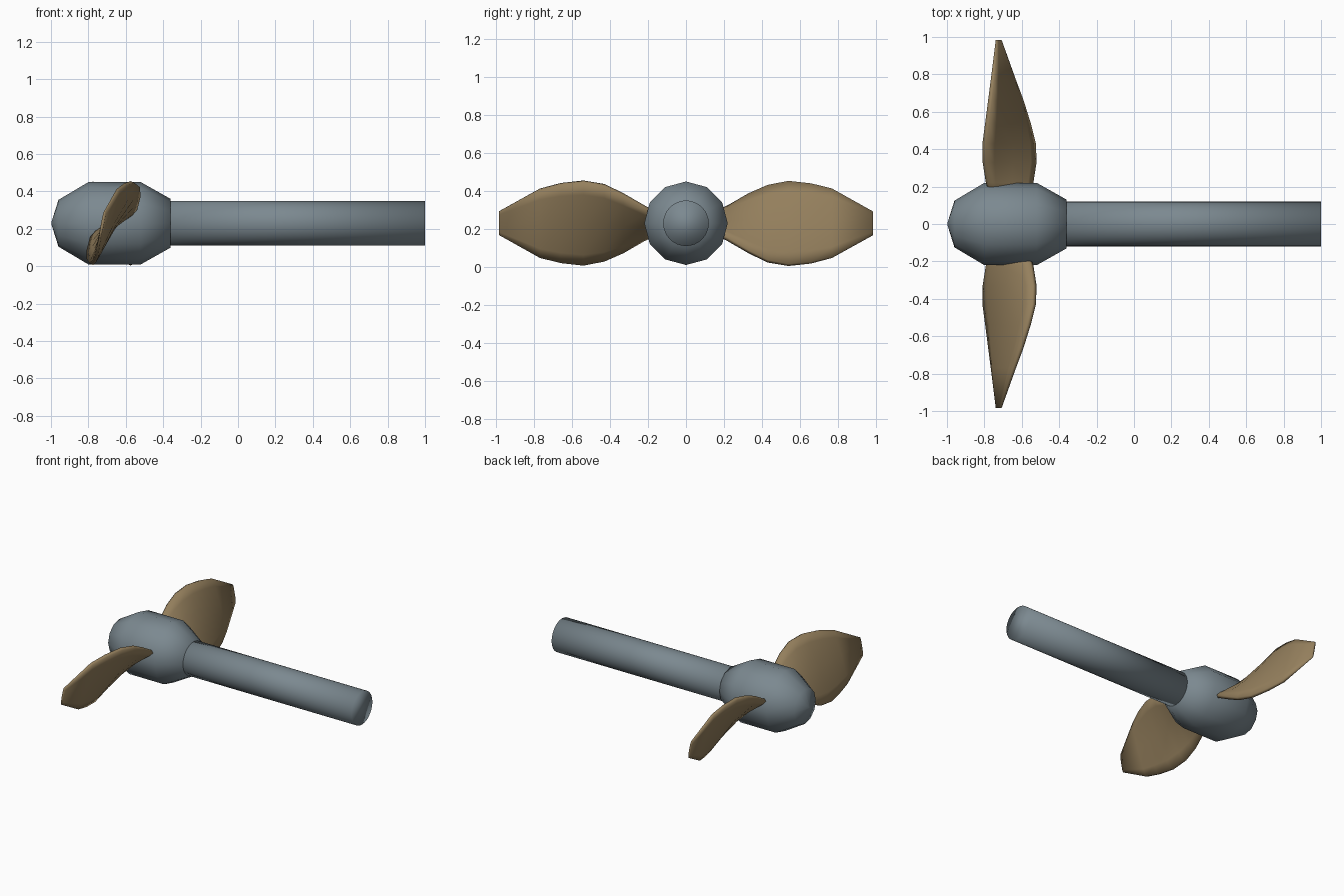
import bpy, bmesh, math
from mathutils import Vector

if "Cube" in bpy.data.objects:
    bpy.data.objects.remove(bpy.data.objects["Cube"], do_unlink=True)

AXIS_Z = 0.23


def material(name, rgb):
    m = bpy.data.materials.new(name)
    m.use_nodes = True
    m.diffuse_color = (*rgb, 1)
    m.node_tree.nodes["Principled BSDF"].inputs["Base Color"].default_value = (*rgb, 1)
    return m


steel = material("blue grey steel", (0.20, 0.25, 0.28))
bronze = material("bronze", (0.30, 0.215, 0.11))


def loft(name, rings, mat):
    """Skin a list of equal-length rings and cap both ends."""
    bm = bmesh.new()
    loops = [[bm.verts.new(p) for p in ring] for ring in rings]
    n = len(loops[0])
    for a, b in zip(loops, loops[1:]):
        for i in range(n):
            bm.faces.new((a[i], a[(i + 1) % n], b[(i + 1) % n], b[i]))
    bm.faces.new(loops[0])
    bm.faces.new(loops[-1])
    bmesh.ops.remove_doubles(bm, verts=bm.verts, dist=0.0005)
    bmesh.ops.recalc_face_normals(bm, faces=bm.faces)
    for f in bm.faces:
        f.smooth = True
    mesh = bpy.data.meshes.new(name)
    bm.to_mesh(mesh)
    bm.free()
    mesh.materials.append(mat)
    obj = bpy.data.objects.new(name, mesh)
    bpy.context.collection.objects.link(obj)
    return obj


def turned(name, profile, sides, mat):
    """Lathe (x, radius) points around the shaft axis."""
    rings = [[(x, r * math.sin(math.tau * i / sides), AXIS_Z + r * math.cos(math.tau * i / sides))
              for i in range(sides)] for x, r in profile]
    return loft(name, rings, mat)


# Hub with a blunt nose, and the drive shaft
turned("hub", [(-0.998, 0.004), (-0.96, 0.125), (-0.80, 0.22), (-0.52, 0.22), (-0.36, 0.13)], 12, steel)
turned("drive_shaft", [(-0.45, 0.12), (1.0, 0.12)], 32, steel)

# Blade stations: distance out, leading edge (x, z), trailing edge (x, z), half thickness
STATIONS = [
    (0.14, (-0.76, 0.18), (-0.57, 0.27), 0.022),
    (0.22, (-0.785, 0.145), (-0.545, 0.315), 0.024),
    (0.33, (-0.80, 0.08), (-0.53, 0.38), 0.025),
    (0.43, (-0.80, 0.035), (-0.535, 0.43), 0.025),
    (0.54, (-0.785, 0.012), (-0.563, 0.45), 0.024),
    (0.66, (-0.77, 0.024), (-0.60, 0.438), 0.022),
    (0.77, (-0.757, 0.05), (-0.64, 0.41), 0.019),
    (0.985, (-0.735, 0.168), (-0.712, 0.293), 0.008),
]
# Section outline: position along the chord, share of the half thickness
SECTION = [(0, 0.5), (0.14, 0.9), (0.5, 1), (0.86, 0.9), (1, 0.5)]


def blade(name, side):
    rings = []
    for y, lead, trail, half in STATIONS:
        a, b = Vector(lead), Vector(trail)
        chord = b - a
        normal = Vector((-chord.y, chord.x)).normalized()
        outline = [a + chord * t + normal * half * w for t, w in SECTION]
        outline += [a + chord * t - normal * half * w for t, w in reversed(SECTION)]
        # The opposite blade is the same one turned half way round the shaft
        rings.append([(p.x, side * y, AXIS_Z - side * (p.y - AXIS_Z)) for p in outline])
    return loft(name, rings, bronze)


blade("front_blade", -1)
blade("back_blade", 1)
